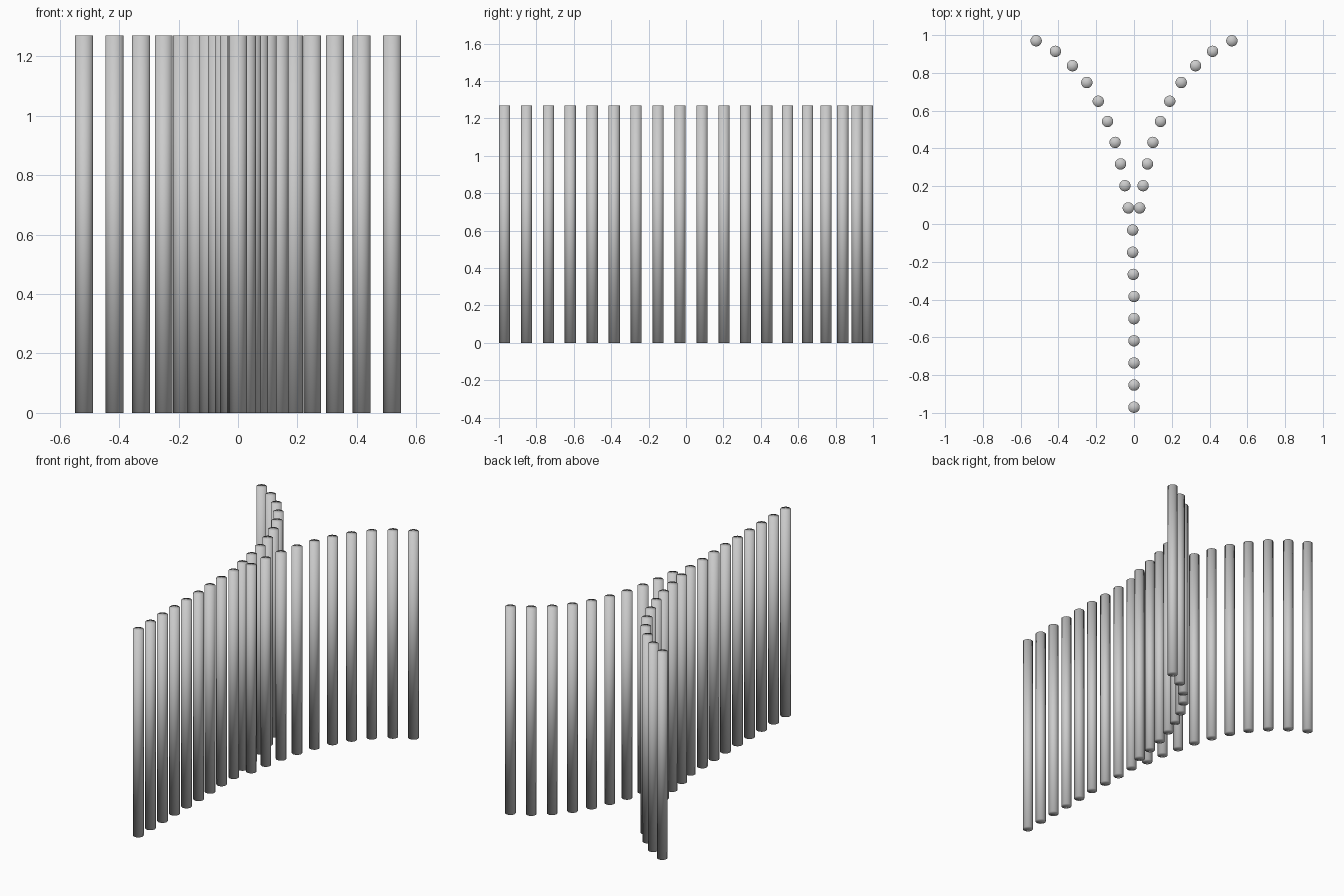
import bpy
import bmesh
from mathutils import Matrix, Vector

RADIUS, HEIGHT, SIDES = 0.03, 1.27, 32

cube = bpy.data.objects.get("Cube")
if cube:
    bpy.data.objects.remove(cube, do_unlink=True)

grey = bpy.data.materials.new("light grey")
grey.use_nodes = True
grey.diffuse_color = (0.6, 0.6, 0.6, 1)
grey.node_tree.nodes["Principled BSDF"].inputs["Base Color"].default_value = (0.6, 0.6, 0.6, 1)


def build_row(name, spots):
    """One row of upright rods, with shading that rolls softly over the rims."""
    bm = bmesh.new()
    for x, y in spots:
        bmesh.ops.create_cone(
            bm, cap_ends=True, cap_tris=True, segments=SIDES,
            radius1=RADIUS, radius2=RADIUS, depth=HEIGHT,
            matrix=Matrix.Translation(Vector((x, y, HEIGHT / 2))))
    for face in bm.faces:
        face.smooth = True
    mesh = bpy.data.meshes.new(name)
    bm.to_mesh(mesh)
    bm.free()
    mesh.materials.append(grey)
    obj = bpy.data.objects.new(name, mesh)
    bpy.context.collection.objects.link(obj)


# Straight stem, drifting very slightly aside near the fork
stem = [(-0.007 if i > 6 else -0.004 if i > 5 else 0, -0.97 + 0.1172 * i)
        for i in range(9)]
build_row("stem_rods", stem)

# Curved branch, mirrored to the other side
branch = [(0.03, 0.085), (0.048, 0.203), (0.071, 0.318), (0.10, 0.432),
          (0.14, 0.543), (0.189, 0.65), (0.25, 0.749), (0.326, 0.838),
          (0.416, 0.914), (0.518, 0.97)]
build_row("left_branch_rods", branch)
build_row("right_branch_rods", [(-x, y) for x, y in branch])
